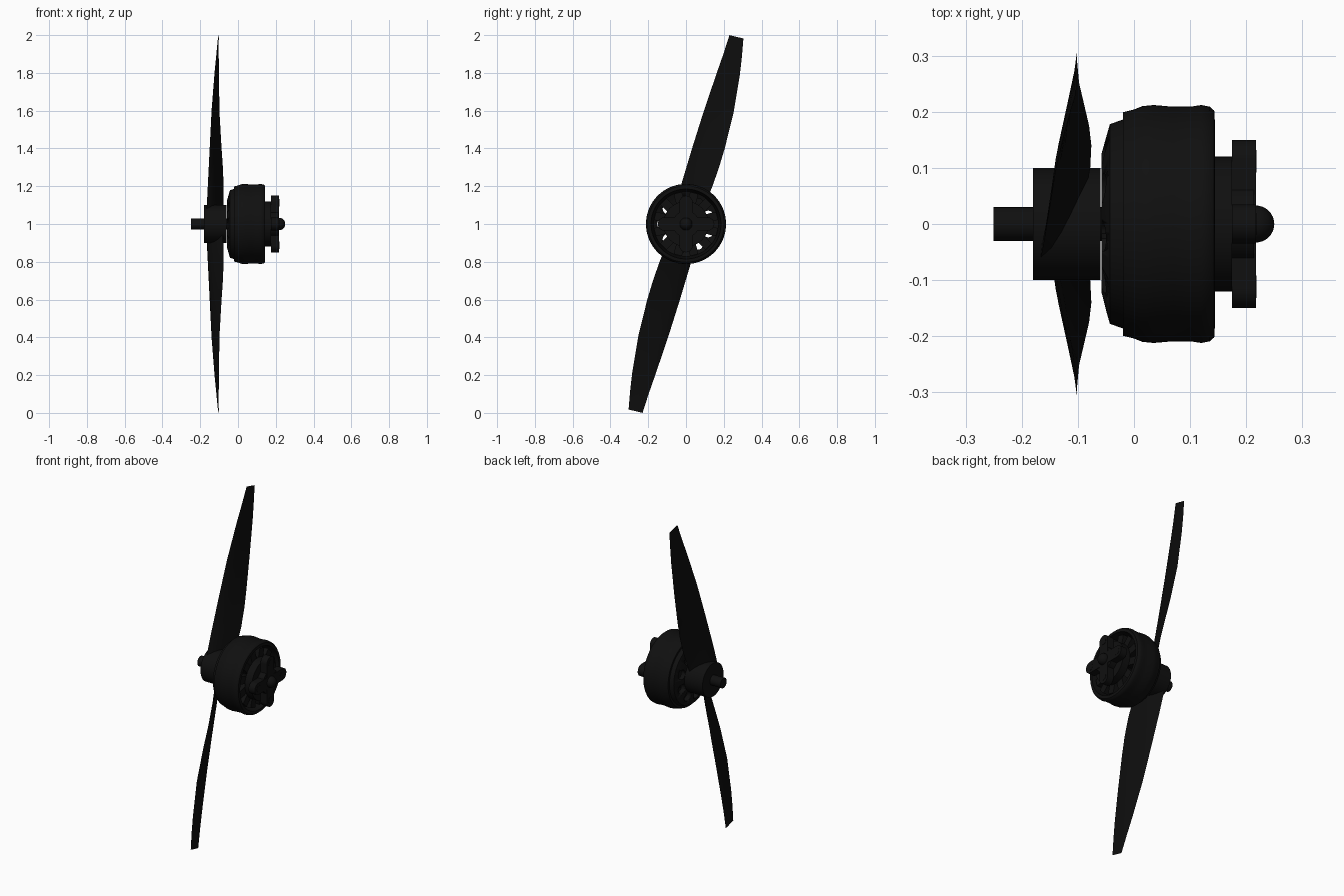
import bpy, bmesh, math
from mathutils import Matrix, Vector

if "Cube" in bpy.data.objects:
    bpy.data.objects.remove(bpy.data.objects["Cube"])

AXIS = Vector((0, 0, 1))  # the spin axis runs along x at this height


def material(name, v):
    m = bpy.data.materials.new(name)
    m.diffuse_color = (v, v, v, 1)
    m.use_nodes = True
    m.node_tree.nodes["Principled BSDF"].inputs["Base Color"].default_value = m.diffuse_color
    return m


black = material("motor black", 0.005)
blade_black = material("blade black", 0.004)


def finish(name, bm, mat, angle=35):
    bmesh.ops.recalc_face_normals(bm, faces=bm.faces)
    me = bpy.data.meshes.new(name)
    bm.to_mesh(me)
    bm.free()
    me.materials.append(mat)
    ob = bpy.data.objects.new(name, me)
    bpy.context.collection.objects.link(ob)
    bpy.ops.object.select_all(action='DESELECT')
    bpy.context.view_layer.objects.active = ob
    ob.select_set(True)
    bpy.ops.object.shade_smooth_by_angle(angle=math.radians(angle))
    return ob


def lathe(name, profile, mat, n=64):
    """Spin a closed (x, radius) profile around the axis."""
    bm = bmesh.new()
    rings = []
    for i in range(n):
        a = 2 * math.pi * i / n
        rings.append([bm.verts.new((x, r * math.cos(a), 1 + r * math.sin(a))) for x, r in profile])
    k = len(profile)
    for i in range(n):
        p, q = rings[i], rings[(i + 1) % n]
        for j in range(k):
            bm.faces.new((p[j], p[(j + 1) % k], q[(j + 1) % k], q[j]))
    bmesh.ops.remove_doubles(bm, verts=bm.verts, dist=1e-5)
    return finish(name, bm, mat)


def spin_matrix(a):
    return Matrix.Translation(AXIS) @ Matrix.Rotation(a, 4, 'X')


def add_rod(bm, x0, x1, r, dist, a, n=20):
    m = spin_matrix(a) @ Matrix.Translation(((x0 + x1) / 2, dist, 0)) @ Matrix.Rotation(math.pi / 2, 4, 'Y')
    bmesh.ops.create_cone(bm, cap_ends=True, segments=n, radius1=r, radius2=r, depth=x1 - x0, matrix=m)


def add_box(bm, x0, x1, r0, r1, w, a):
    m = spin_matrix(a) @ Matrix.Translation(((x0 + x1) / 2, (r0 + r1) / 2, 0)) @ Matrix.Diagonal((x1 - x0, r1 - r0, w, 1))
    bmesh.ops.create_cube(bm, size=1, matrix=m)


# Shaft, propeller hub and rear dome
lathe("shaft", [(-.25, 0), (-.25, .03), (.2, .03), (.2, 0)], black, 32)
lathe("propeller_hub", [(-.18, 0), (-.18, .1), (-.06, .1), (-.06, 0)], black)
dome = [(.2, 0), (.2, .033)]
dome += [(.217 + .033 * math.sin(t * math.pi / 16), .033 * math.cos(t * math.pi / 16)) for t in range(8)]
lathe("rear_dome", dome + [(.25, 0)], black, 32)

# Rotating bell: hollow shell with a ring of vent windows in its front
bell = lathe("bell", [(-.058, .02), (-.058, .125), (-.043, .178), (-.02, .186), (-.02, .199),
                      (0, .204), (.015, .21), (.035, .212), (.07, .209), (.1, .209), (.12, .212),
                      (.135, .209), (.143, .202), (.144, .185), (-.01, .172), (-.03, .12),
                      (-.035, .02)], black, 72)
bm = bmesh.new()
for i in range(9):
    add_rod(bm, -.1, .01, .028, .125, 2 * math.pi * (i + .5) / 9)
cutter = finish("vent_cutter", bm, black)
cutter.hide_render = True
mod = bell.modifiers.new("vents", 'BOOLEAN')
mod.operation = 'DIFFERENCE'
mod.object = cutter
bpy.context.view_layer.objects.active = bell
bpy.ops.object.modifier_apply(modifier=mod.name)
bpy.data.objects.remove(cutter)

# Stator core and its coils inside the bell
lathe("stator_core", [(-.01, 0), (-.01, .09), (.145, .09), (.145, 0)], black, 48)
bm = bmesh.new()
for i in range(12):
    add_box(bm, .02, .13, .08, .17, .045, 2 * math.pi * (i + .5) / 12)
finish("stator_coils", bm, black)

# Rear bearing plate
lathe("rear_plate", [(.13, 0), (.13, .12), (.175, .12), (.175, 0)], black, 48)

# Cross mount: four rounded arms with screw heads and a centre boss
bm = bmesh.new()
for i in range(4):
    a = i * math.pi / 2
    add_box(bm, .175, .217, 0, .115, .07, a)
    add_rod(bm, .175, .217, .035, .115, a, 24)
    add_rod(bm, .21, .2185, .02, .112, a, 16)
finish("cross_mount", bm, black)
lathe("mount_boss", [(.17, 0), (.17, .07), (.214, .07), (.214, 0)], black, 48)

# Twisted blades: (x, y, z) of the rear-swept and forward edges, and thickness
STATIONS = [
    ((-.17, -.075, 1.00), (-.085, .060, 1.00), .030),
    ((-.165, -.055, 1.10), (-.078, .100, 1.10), .028),
    ((-.16, -.028, 1.20), (-.076, .140, 1.20), .024),
    ((-.155, .002, 1.30), (-.080, .175, 1.30), .021),
    ((-.15, .032, 1.40), (-.087, .205, 1.40), .018),
    ((-.14, .095, 1.60), (-.098, .252, 1.59), .014),
    ((-.124, .163, 1.80), (-.101, .285, 1.79), .009),
    ((-.114, .198, 1.90), (-.102, .296, 1.885), .006),
    ((-.104, .230, 2.00), (-.102, .304, 1.982), .003),
]
SECTION = [(0, 0), (.12, .35), (.3, .5), (.5, .45), (.75, .25), (1, 0),
           (.75, -.2), (.5, -.35), (.3, -.4), (.12, -.3)]


def blade(name, turn):
    bm = bmesh.new()
    rings = []
    for e0, e1, t in STATIONS:
        p, q = Vector(e0), Vector(e1)
        d = q - p
        nrm = Vector((-d.y, d.x, 0)).normalized()
        rings.append([bm.verts.new(p + d * s + nrm * (t * h)) for s, h in SECTION])
    k = len(SECTION)
    for a, b in zip(rings, rings[1:]):
        for j in range(k):
            bm.faces.new((a[j], a[(j + 1) % k], b[(j + 1) % k], b[j]))
    bm.faces.new(rings[0])
    bm.faces.new(rings[-1])
    bmesh.ops.transform(bm, matrix=spin_matrix(turn) @ Matrix.Translation(-AXIS), verts=bm.verts)
    return finish(name, bm, blade_black, 50)


blade("upper_blade", 0)
blade("lower_blade", math.pi)
